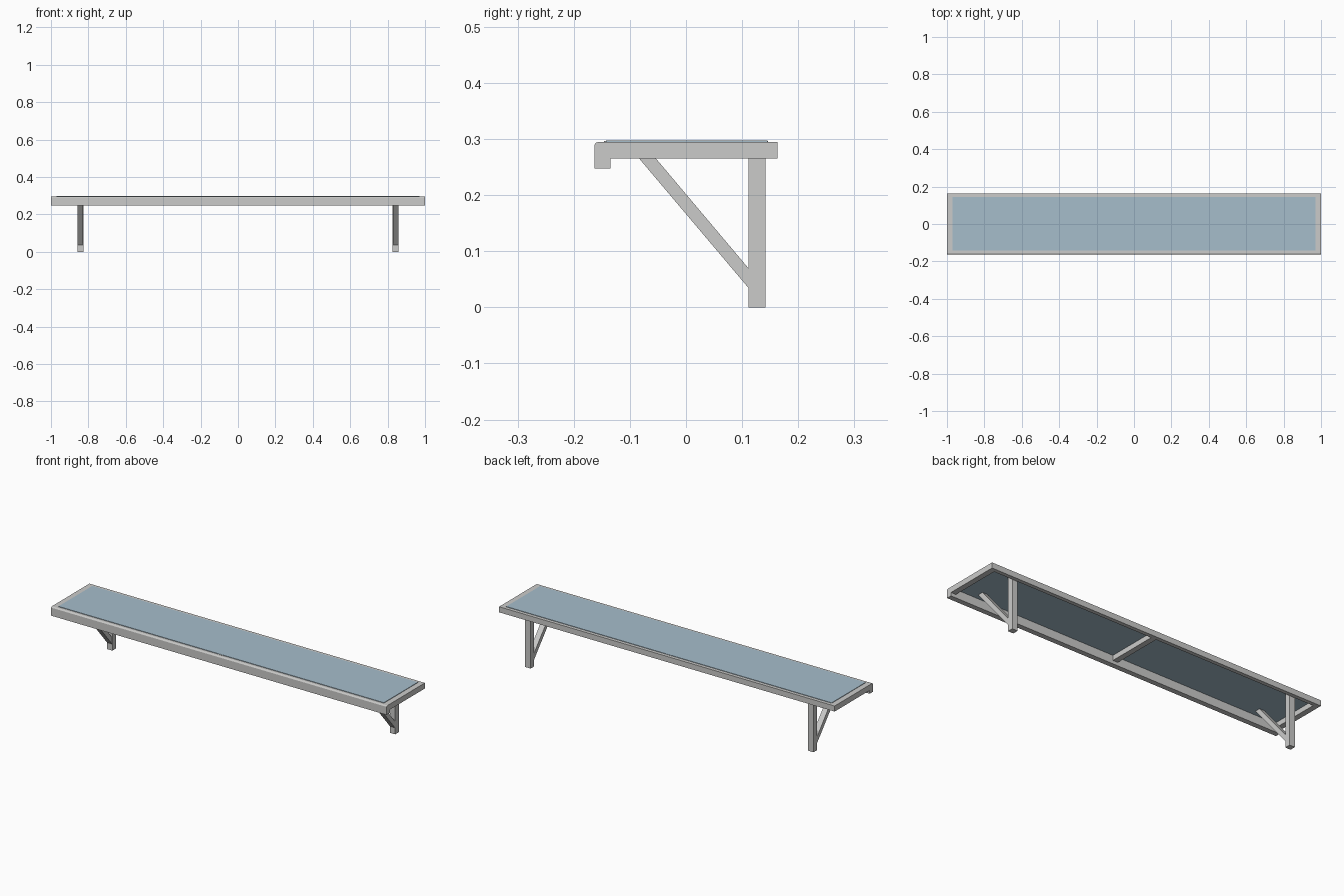
import bpy, bmesh

if "Cube" in bpy.data.objects:
    bpy.data.objects.remove(bpy.data.objects["Cube"])

def material(name, rgb):
    m = bpy.data.materials.new(name)
    m.diffuse_color = (*rgb, 1)
    m.use_nodes = True
    m.node_tree.nodes["Principled BSDF"].inputs["Base Color"].default_value = m.diffuse_color
    return m

GREY = material("light grey metal", (0.60, 0.60, 0.59))
BLUE = material("blue glass", (0.38, 0.51, 0.60))

def prism(name, profile, x0, x1, mat):
    """Extrude a closed (y, z) profile along x."""
    bm = bmesh.new()
    a = [bm.verts.new((x0, y, z)) for y, z in profile]
    b = [bm.verts.new((x1, y, z)) for y, z in profile]
    bm.faces.new(a)
    bm.faces.new(b[::-1])
    n = len(profile)
    for i in range(n):
        j = (i + 1) % n
        bm.faces.new((a[i], b[i], b[j], a[j]))
    bmesh.ops.recalc_face_normals(bm, faces=bm.faces)
    me = bpy.data.meshes.new(name)
    bm.to_mesh(me)
    bm.free()
    me.materials.append(mat)
    ob = bpy.data.objects.new(name, me)
    bpy.context.collection.objects.link(ob)
    return ob

def box(name, x0, x1, y0, y1, z0, z1, mat=GREY):
    return prism(name, [(y0, z0), (y1, z0), (y1, z1), (y0, z1)], x0, x1, mat)

TOP, LOW = 0.295, 0.265

# front gutter with a softened upper front edge
prism("front_gutter", [(-0.163, 0.247), (-0.135, 0.247), (-0.135, TOP),
                       (-0.156, TOP), (-0.161, 0.293), (-0.163, 0.290)], -1, 1, GREY)

# back rail and centre bar
box("back_rail", -0.97, 0.97, 0.142, 0.163, LOW, TOP)
box("centre_bar", -0.015, 0.015, -0.146, 0.146, LOW, 0.2962)

# glass panel
box("glass_panel", -0.97, 0.97, -0.143, 0.145, 0.292, 0.2975, BLUE)

# end rails, posts and diagonal braces on both sides
for side, s in (("left", -1), ("right", 1)):
    xs = sorted((s * 0.97, s))
    box(side + "_end_rail", *xs, -0.135, 0.163, LOW, TOP)
    c = s * 0.843
    box(side + "_post", c - 0.016, c + 0.016, 0.111, 0.142, 0, 0.293)
    prism(side + "_brace", [(0.111, 0.035), (0.111, 0.070), (-0.077, 0.293),
                            (-0.107, 0.293)], c - 0.015, c + 0.015, GREY)
